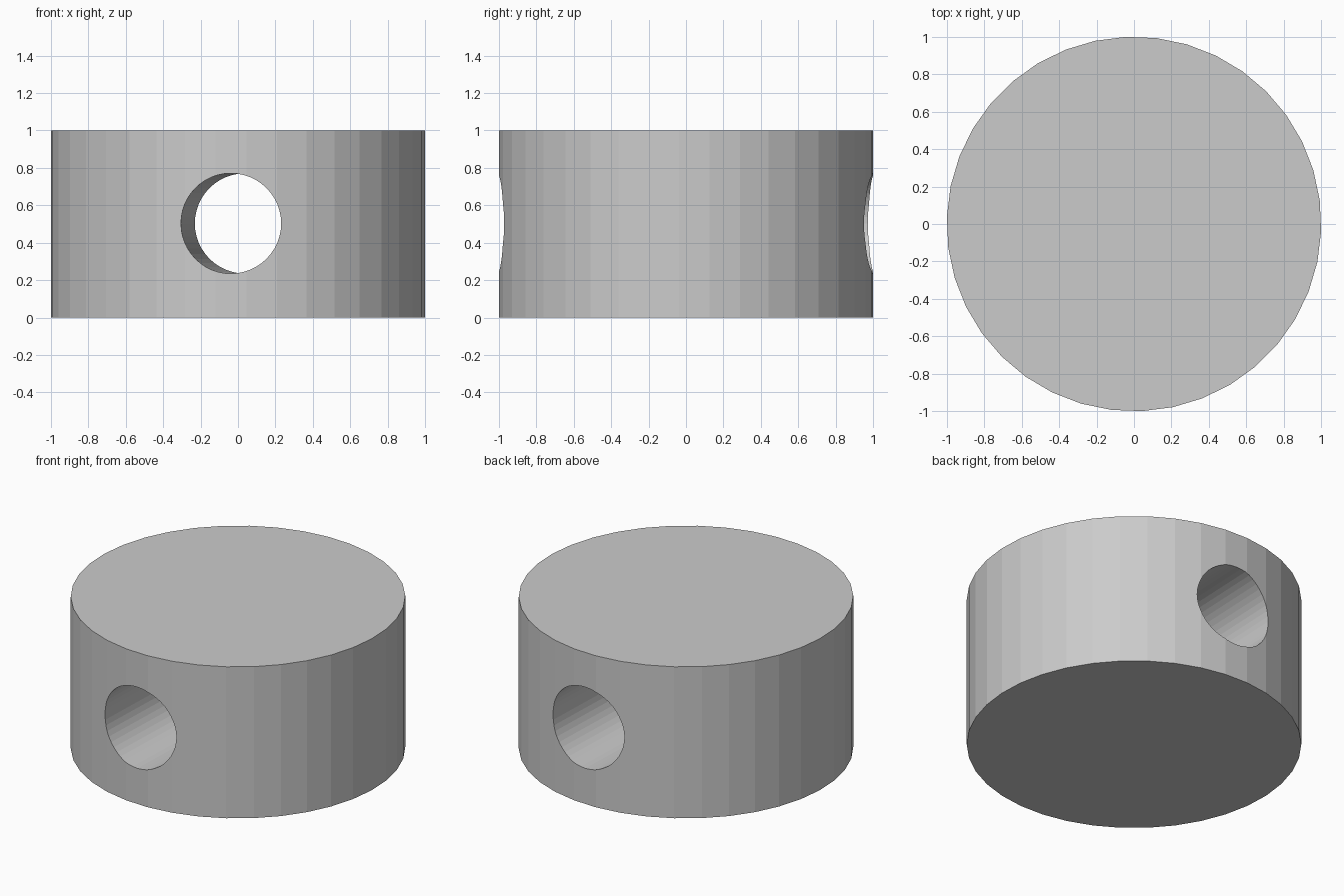
import bpy
from math import radians

if "Cube" in bpy.data.objects:
    bpy.data.objects.remove(bpy.data.objects["Cube"])

TURN = radians(-2.2)  # the whole part is turned slightly about z

# Solid round body, flat facets
bpy.ops.mesh.primitive_cylinder_add(vertices=38, radius=1.0007, depth=1,
                                    location=(0, 0, 0.5))
body = bpy.context.object
body.name = "drilled_disc"
# start with a vertex on the x axis, then apply the turn
body.rotation_euler = (0, 0, radians(90) + TURN)
bpy.ops.object.transform_apply(location=False, rotation=True, scale=False)

# Round drill running from front to back
bpy.ops.mesh.primitive_cylinder_add(vertices=48, radius=0.268, depth=3,
                                    location=(0, 0, 0.503),
                                    rotation=(radians(90), 0, TURN))
drill = bpy.context.object
drill.name = "hole_cutter"
drill.hide_render = True
drill.display_type = 'WIRE'

# Cut the hole and discard the drill
cut = body.modifiers.new("cross_hole", 'BOOLEAN')
cut.operation = 'DIFFERENCE'
cut.solver = 'EXACT'
cut.object = drill
bpy.ops.object.select_all(action='DESELECT')
body.select_set(True)
bpy.context.view_layer.objects.active = body
bpy.ops.object.modifier_apply(modifier=cut.name)
bpy.data.objects.remove(drill, do_unlink=True)
